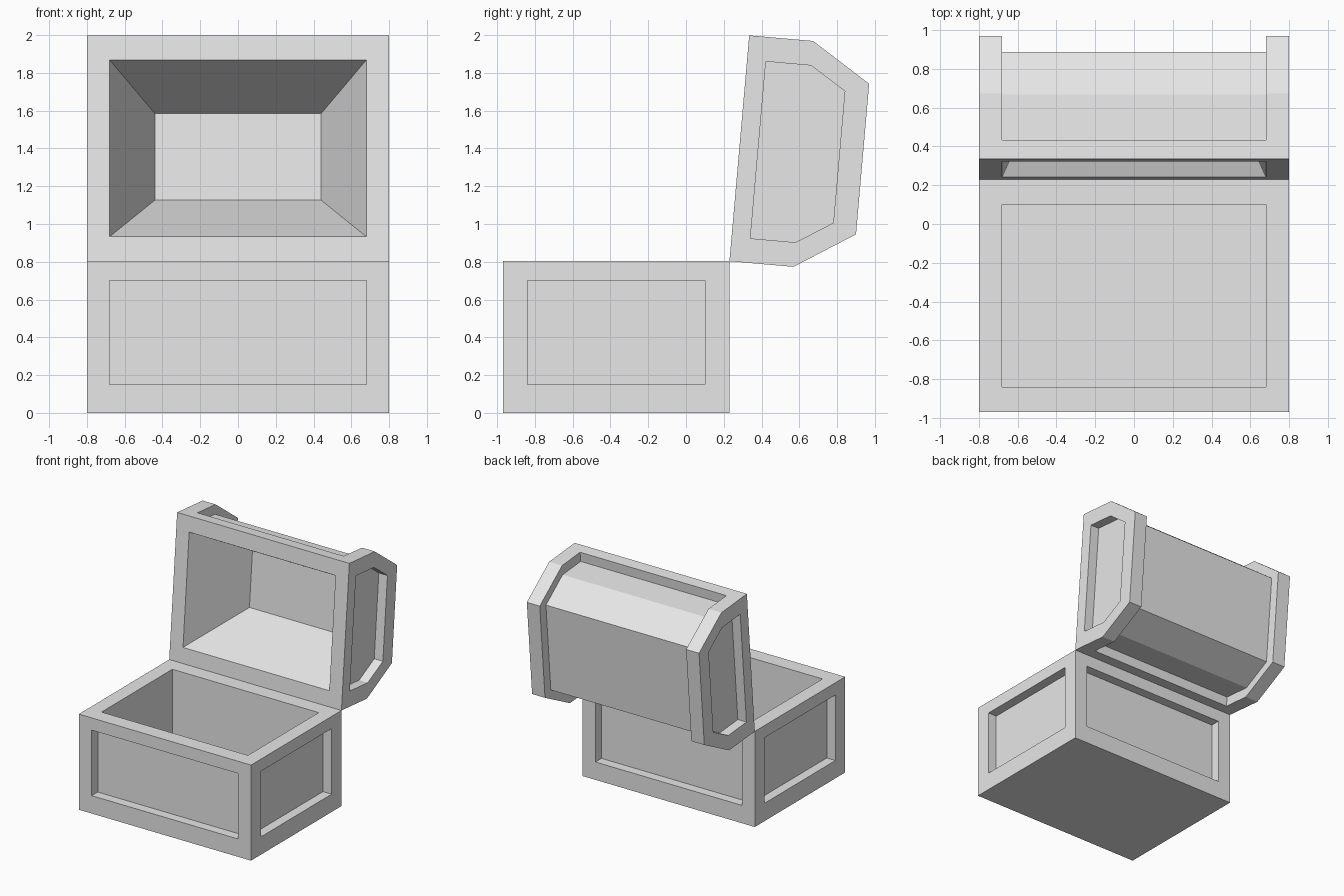
import bpy, bmesh, math

old = bpy.data.objects.get("Cube")
if old:
    bpy.data.objects.remove(old, do_unlink=True)

grey = bpy.data.materials.new("light grey")
grey.use_nodes = True
grey.diffuse_color = (0.8, 0.8, 0.8, 1)
grey.node_tree.nodes["Principled BSDF"].inputs["Base Color"].default_value = (0.8, 0.8, 0.8, 1)


def loft(name, ring_a, ring_b):
    """Solid between two matching rings of points."""
    bm = bmesh.new()
    a = [bm.verts.new(p) for p in ring_a]
    b = [bm.verts.new(p) for p in ring_b]
    bm.faces.new(a)
    bm.faces.new(b[::-1])
    for i in range(len(a)):
        j = (i + 1) % len(a)
        bm.faces.new((a[j], a[i], b[i], b[j]))
    bmesh.ops.recalc_face_normals(bm, faces=bm.faces)
    mesh = bpy.data.meshes.new(name)
    bm.to_mesh(mesh)
    bm.free()
    mesh.materials.append(grey)
    ob = bpy.data.objects.new(name, mesh)
    bpy.context.collection.objects.link(ob)
    return ob


def prism(name, profile, x0, x1):
    """(y, z) profile extruded along x."""
    return loft(name, [(x0, y, z) for y, z in profile], [(x1, y, z) for y, z in profile])


def box(name, x0, x1, y0, y1, z0, z1):
    return prism(name, [(y0, z0), (y1, z0), (y1, z1), (y0, z1)], x0, x1)


def cut(target, cutter):
    """Subtract the cutter, then discard it."""
    mod = target.modifiers.new("cut", 'BOOLEAN')
    mod.operation, mod.solver, mod.object = 'DIFFERENCE', 'EXACT', cutter
    bpy.context.view_layer.objects.active = target
    bpy.ops.object.modifier_apply(modifier=mod.name)
    bpy.data.objects.remove(cutter, do_unlink=True)


W, PW = 0.8, 0.68           # half width of the chest and of its panels
FRONT, BACK, H = -0.97, 0.23, 0.803
DEPTH = 0.08                # depth of the recessed panels

# Chest base: hollow box with a recessed panel on each side
base = box("chest_base", -W, W, FRONT, BACK, 0, H)
cut(base, box("cavity", -PW, PW, FRONT + 0.13, BACK - 0.13, 0.13, H + 0.2))
for y in (FRONT, BACK):
    cut(base, box("panel", -PW, PW, y - DEPTH, y + DEPTH, 0.15, 0.70))
for x in (-W, W):
    cut(base, box("panel", x - DEPTH, x + DEPTH, FRONT + 0.13, BACK - 0.13, 0.15, 0.70))

# Lid, modelled closed with its hinge at the origin
lid = prism("chest_lid", [(0, 0), (-1.2, 0), (-1.2, 0.34), (-1.0, 0.655),
                          (-0.2, 0.655), (0, 0.34)], -W, W)

# Recessed band across the lid between its end frames
band = [(-1.4, 0.1), (-1.12, 0.1), (-1.12, 0.34), (-0.97, 0.575), (-0.23, 0.575),
        (-0.08, 0.34), (-0.08, 0.1), (0.2, 0.1), (0.2, 0.9), (-1.4, 0.9)]
cut(lid, prism("band", band, -PW, PW))

# Recessed panels in the lid ends
end_panel = [(-0.13, 0.1), (-1.07, 0.1), (-1.07, 0.34), (-0.95, 0.53),
             (-0.25, 0.53), (-0.13, 0.34)]
for x in (-W, W):
    cut(lid, prism("panel", end_panel, x - DEPTH, x + DEPTH))


# Tapered hollow of the lid
def rect(z, inset):
    x, y = PW - inset, 0.47 - inset
    return [(sx * x, -0.6 + sy * y, z) for sx, sy in ((-1, -1), (1, -1), (1, 1), (-1, 1))]


SLOPE = 0.24 / 0.52
cut(lid, loft("hollow", rect(-0.05, -0.05 * SLOPE), rect(0.52, 0.24)))

# Swing the lid open past upright
lid.location = (0, BACK, H)
lid.rotation_euler = (math.radians(-95), 0, 0)
